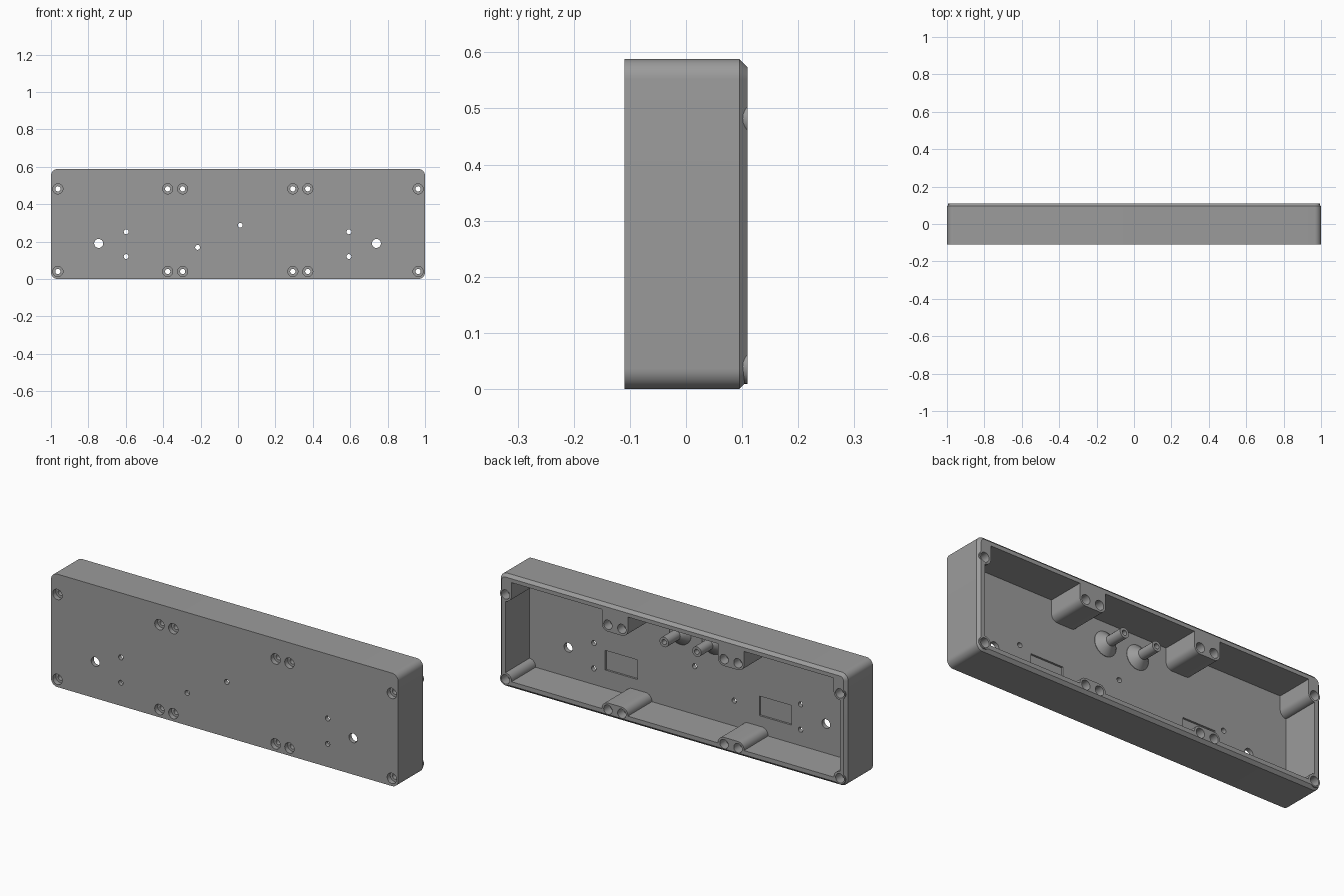
import bpy, bmesh, math

if "Cube" in bpy.data.objects:
    bpy.data.objects.remove(bpy.data.objects["Cube"])

FRONT, BACK, FLOOR = -0.11, 0.11, -0.088
gray = bpy.data.materials.new("plain gray")
gray.diffuse_color = (0.33, 0.33, 0.33, 1)
gray.use_nodes = True
gray.node_tree.nodes["Principled BSDF"].inputs["Base Color"].default_value = gray.diffuse_color


def prism(bm, x0, x1, z0, z1, r, rings, seg=8):
    """Rounded rectangle in XZ lofted through (y, inset) rings."""
    loops = []
    for y, i in rings:
        loop = []
        for k, (cx, cz) in enumerate([(x1 - r, z1 - r), (x0 + r, z1 - r),
                                      (x0 + r, z0 + r), (x1 - r, z0 + r)]):
            steps = seg if r > 0 else 0
            for s in range(steps + 1):
                a = math.pi / 2 * (k + s / max(steps, 1))
                loop.append(bm.verts.new((cx + (r - i) * math.cos(a), y,
                                          cz + (r - i) * math.sin(a))))
        loops.append(loop)
    skin(bm, loops)
    bm.faces.new(loops[0])
    bm.faces.new(loops[-1])


def skin(bm, loops):
    for a, b in zip(loops, loops[1:]):
        n = len(a)
        for j in range(n):
            bm.faces.new((a[j], a[(j + 1) % n], b[(j + 1) % n], b[j]))


def lathe(bm, x, z, profile, n=28, closed=False):
    """Turn an (r, y) profile around a front-to-back axis."""
    loops = []
    for r, y in profile:
        loops.append([bm.verts.new((x + r * math.cos(2 * math.pi * j / n), y,
                                    z + r * math.sin(2 * math.pi * j / n)))
                      for j in range(n)])
    if closed:
        skin(bm, loops + [loops[0]])
    else:
        skin(bm, loops)
        bm.faces.new(loops[0])
        bm.faces.new(loops[-1])


def make(name, bm):
    bmesh.ops.recalc_face_normals(bm, faces=bm.faces[:])
    me = bpy.data.meshes.new(name)
    bm.to_mesh(me)
    bm.free()
    ob = bpy.data.objects.new(name, me)
    bpy.context.collection.objects.link(ob)
    return ob


def activate(ob):
    bpy.ops.object.select_all(action='DESELECT')
    ob.select_set(True)
    bpy.context.view_layer.objects.active = ob


def cut(ob, tool):
    activate(ob)
    m = ob.modifiers.new("cut", 'BOOLEAN')
    m.operation, m.solver, m.object = 'DIFFERENCE', 'EXACT', tool
    bpy.ops.object.modifier_apply(modifier=m.name)
    bpy.data.objects.remove(tool)


def finish(ob):
    ob.data.materials.clear()
    ob.data.materials.append(gray)
    activate(ob)
    bpy.ops.object.shade_smooth_by_angle(angle=math.radians(30))


# Outer case with rounded corners and a chamfered back edge
bm = bmesh.new()
prism(bm, -1, 1, 0, 0.588, 0.036, [(FRONT, 0), (0.095, 0), (BACK, 0.015)])
case = make("case", bm)

# Cavity, minus the screw blocks that stay standing along the walls
bm = bmesh.new()
prism(bm, -0.963, 0.963, 0.037, 0.553, 0.0, [(FLOOR, 0), (0.16, 0)])
cavity = make("cavity_cutter", bm)
R = 0.035
bm = bmesh.new()
ends = [(-0.2, 0), (0.2, 0)]
for xa, xb in ((-1.2, -0.963 + R), (-0.376 - R, -0.296 + R),
               (0.293 - R, 0.373 + R), (0.963 - R, 1.2)):
    prism(bm, xa, xb, 0.482 - R, 0.8, R, ends)
    prism(bm, xa, xb, -0.2, 0.04 + R, R, ends)
cut(cavity, make("block_cutter", bm))
cut(case, cavity)

# Screw holes, counterbored on both faces
bm = bmesh.new()
screw = [(0.027, -0.13), (0.027, -0.085), (0.014, -0.085),
         (0.014, 0.06), (0.024, 0.06), (0.024, 0.13)]
for x in (-0.963, -0.376, -0.296, 0.293, 0.373, 0.963):
    for z in (0.04, 0.482):
        lathe(bm, x, z, screw)

# Plain holes through the front panel
for x, z, r in ((-0.745, 0.19, 0.024), (0.74, 0.19, 0.024),
                (-0.598, 0.252, 0.013), (-0.598, 0.12, 0.013),
                (0.593, 0.252, 0.013), (0.593, 0.12, 0.013),
                (0.012, 0.287, 0.013), (-0.216, 0.169, 0.013)):
    lathe(bm, x, z, [(r, -0.13), (r, -0.05)])

# Shallow rectangular pockets in the floor
for x in (-0.454, 0.434):
    prism(bm, x - 0.093, x + 0.093, 0.13, 0.232, 0.0, [(-0.098, 0), (-0.06, 0)])
cut(case, make("hole_cutter", bm))
finish(case)

# Collars of the corner screw bosses, standing proud of the chamfer
bm = bmesh.new()
for x in (-0.963, 0.963):
    for z in (0.04, 0.482):
        lathe(bm, x, z, [(0.031, 0.09), (0.031, BACK), (0.024, BACK), (0.024, 0.09)],
              closed=True)
finish(make("corner_collars", bm))

# Two hollow standoffs with flared bases
for side, x in (("left", -0.094), ("right", 0.094)):
    bm = bmesh.new()
    lathe(bm, x, 0.442, [(0.063, -0.095), (0.063, -0.086), (0.026, -0.05),
                         (0.026, 0.046), (0.013, 0.046), (0.013, -0.04)])
    finish(make(side + "_standoff", bm))
